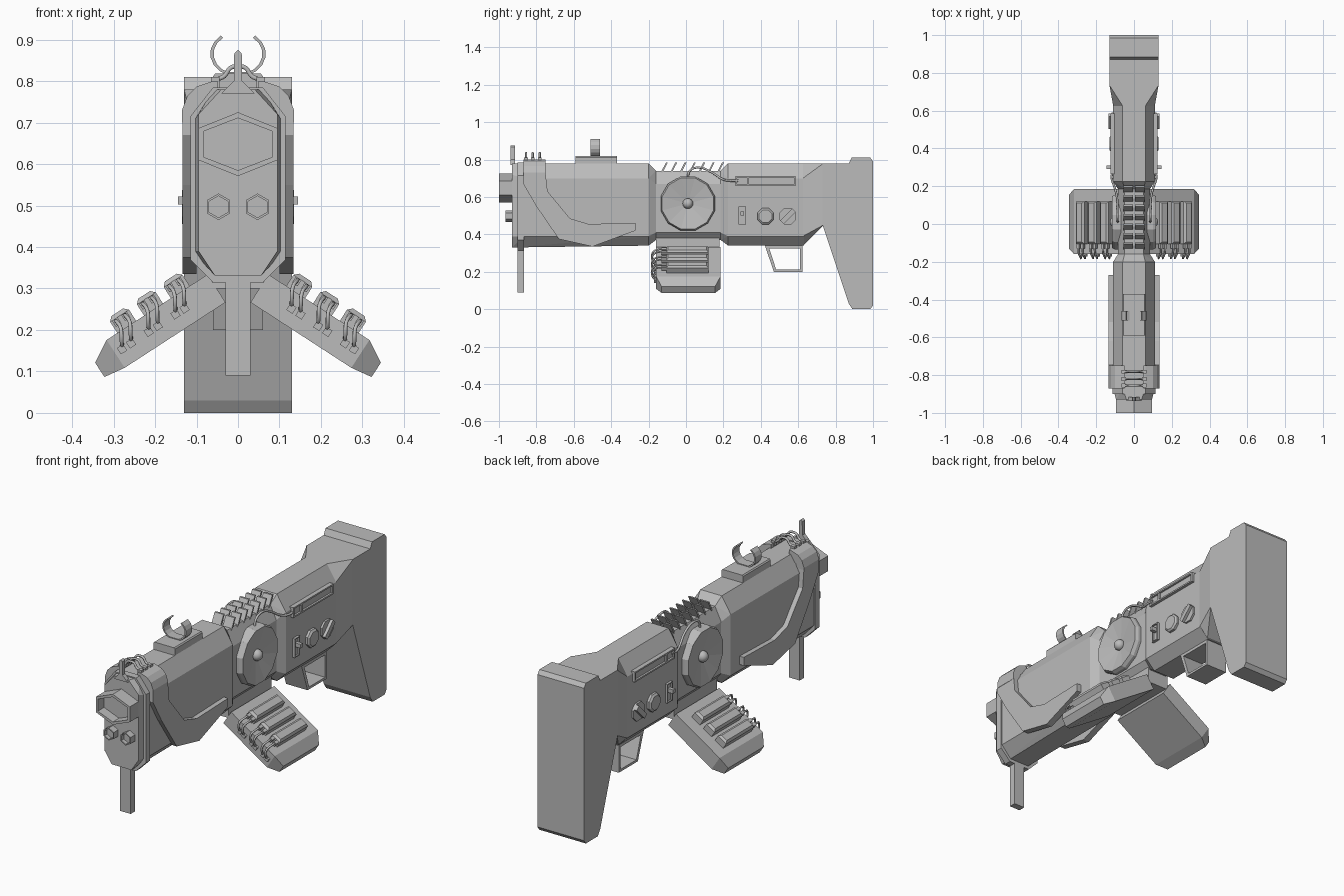
import bpy, bmesh, math
from mathutils import Vector

if "Cube" in bpy.data.objects:
    bpy.data.objects.remove(bpy.data.objects["Cube"], do_unlink=True)

GREY = (0.5, 0.5, 0.5, 1)
mat = bpy.data.materials.new("plain_grey")
mat.use_nodes = True
mat.diffuse_color = GREY
mat.node_tree.nodes["Principled BSDF"].inputs["Base Color"].default_value = GREY


def link(name, mesh, mirror):
    mesh.materials.clear()
    mesh.materials.append(mat)
    ob = bpy.data.objects.new(name, mesh)
    bpy.context.scene.collection.objects.link(ob)
    if mirror:
        ob.modifiers.new("mirror", 'MIRROR')
    return ob


def finish(name, bm, mirror=False):
    bmesh.ops.recalc_face_normals(bm, faces=bm.faces)
    mesh = bpy.data.meshes.new(name)
    bm.to_mesh(mesh)
    bm.free()
    return link(name, mesh, mirror)


def hull(name, points, mirror=False):
    bm = bmesh.new()
    verts = [bm.verts.new(p) for p in points]
    bmesh.ops.convex_hull(bm, input=verts)
    bmesh.ops.dissolve_limit(bm, angle_limit=0.02, verts=bm.verts, edges=bm.edges)
    return finish(name, bm, mirror)


def box(name, x, y, z, mirror=False):
    return hull(name, [(a, b, c) for a in x for b in y for c in z], mirror)


def place(axis, d, p, q):
    return (d, p, q) if axis == 'x' else (p, d, q)


def prism(name, profile, axis, a, b, mirror=False, rim=0, depth=0):
    """Extrude a profile from a to b; rim and depth sink a recess into the b end."""
    bm = bmesh.new()
    ends = [[bm.verts.new(place(axis, d, p, q)) for p, q in profile] for d in (a, b)]
    bm.faces.new(ends[0])
    cap = bm.faces.new(ends[1])
    n = len(profile)
    for i in range(n):
        j = (i + 1) % n
        bm.faces.new((ends[0][i], ends[0][j], ends[1][j], ends[1][i]))
    bmesh.ops.recalc_face_normals(bm, faces=bm.faces)
    if rim:
        bmesh.ops.inset_individual(bm, faces=[cap], thickness=rim)
        inner = bmesh.ops.extrude_discrete_faces(bm, faces=[cap])["faces"][0]
        step = depth if a > b else -depth
        bmesh.ops.translate(bm, verts=inner.verts, vec=place(axis, step, 0, 0))
    return finish(name, bm, mirror)


def lathe(name, cy, cz, rings, sides):
    """Revolve (x, radius) rings around an x-parallel axis."""
    bm = bmesh.new()
    loops = []
    for x, r in rings:
        angles = [2 * math.pi * (i + 0.5) / sides for i in range(sides)]
        loops.append([bm.verts.new((x, cy + r * math.cos(t), cz + r * math.sin(t))) for t in angles])
    for lo, hi in zip(loops, loops[1:]):
        for i in range(sides):
            j = (i + 1) % sides
            bm.faces.new((lo[i], lo[j], hi[j], hi[i]))
    bm.faces.new(loops[0])
    bm.faces.new(loops[-1])
    return finish(name, bm, True)


def wire(name, points, radius, mirror=False):
    cu = bpy.data.curves.new(name, 'CURVE')
    cu.dimensions = '3D'
    cu.bevel_depth, cu.bevel_resolution, cu.resolution_u = radius, 1, 4
    cu.use_fill_caps = True
    sp = cu.splines.new('BEZIER')
    sp.bezier_points.add(len(points) - 1)
    for bp, p in zip(sp.bezier_points, points):
        bp.co = p
        bp.handle_left_type = bp.handle_right_type = 'AUTO'
    tmp = bpy.data.objects.new(name + "_path", cu)
    mesh = bpy.data.meshes.new_from_object(tmp)
    bpy.data.objects.remove(tmp)
    mesh.polygons.foreach_set("use_smooth", [True] * len(mesh.polygons))
    return link(name, mesh, mirror)


def octagon(y, w, top, bottom, z0, z1, cut_low, cut_high):
    half = [(bottom, z0), (w, z0 + cut_low), (w, z1 - cut_high), (top, z1)]
    return [(s * x, y, z) for x, z in half for s in (-1, 1)]


# Main body: faceted front, narrow core, faceted rear
def shell(y):
    return octagon(y, 0.11, 0.06, 0.06, 0.34, 0.78, 0.05, 0.08)


def neck(y):
    return octagon(y, 0.085, 0.05, 0.05, 0.37, 0.74, 0.04, 0.07)


hull("front_body", octagon(-0.93, 0.095, 0.04, 0.055, 0.33, 0.78, 0.06, 0.06)
     + shell(-0.87) + shell(-0.2) + neck(-0.16))
hull("core_body", neck(-0.18) + neck(0.2))
box("core_underside", (-0.06, 0.06), (-0.16, 0.18), (0.3, 0.39))
hull("rear_body", neck(0.185) + shell(0.225) + shell(0.63))
hull("stock_neck", shell(0.625) + [(x, 0.735, z) for x in (-0.13, 0.13) for z in (0.45, 0.78)])
prism("stock", [(0.73, 0.78), (0.87, 0.78), (0.885, 0.81), (0.985, 0.81), (1, 0.79), (1, 0.02),
                (0.985, 0), (0.89, 0), (0.87, 0.03), (0.73, 0.45)], 'x', -0.13, 0.13)

# Front collar, hanging bar and blade sight
hull("front_collar", octagon(-0.9, 0.115, 0.06, 0.06, 0.315, 0.785, 0.055, 0.07)
     + octagon(-0.865, 0.115, 0.06, 0.06, 0.315, 0.785, 0.055, 0.07))
box("hanging_bar", (-0.03, 0.03), (-0.9, -0.865), (0.09, 0.36))
prism("blade_sight", [(-0.04, 0.77), (-0.01, 0.8), (-0.009, 0.867), (0, 0.876),
                      (0.009, 0.867), (0.01, 0.8), (0.04, 0.77)], 'y', -0.937, -0.915)


# Muzzle and the two small ports
def hexagon(cx, cz, w, h):
    return [(cx + w * a, cz + h * b) for a, b in
            ((0, 1), (1, 0.5), (1, -0.5), (0, -1), (-1, -0.5), (-1, 0.5))]


prism("muzzle", hexagon(0, 0.648, 0.095, 0.077), 'y', -0.91, -1, rim=0.014, depth=0.05)
prism("small_port", hexagon(0.047, 0.497, 0.028, 0.032), 'y', -0.91, -0.965, True, 0.006, 0.02)

# Side guards with straps wrapping over the top
prism("side_guard", [(-0.87, 0.72), (-0.75, 0.72), (-0.74, 0.63), (-0.62, 0.485), (-0.52, 0.455),
                     (-0.27, 0.462), (-0.27, 0.42), (-0.5, 0.335), (-0.68, 0.375),
                     (-0.8, 0.55), (-0.87, 0.67)], 'x', 0.1, 0.134, True)
prism("guard_strap", [(0.1, 0.68), (0.135, 0.7), (0.135, 0.73), (0.122, 0.765), (0.1, 0.787),
                      (0.06, 0.8), (0.05, 0.8), (0.05, 0.77), (0.09, 0.74)],
      'y', -0.87, -0.75, True)

# Cables over the front
for y in (-0.855, -0.82, -0.782):
    half = [(0.07, 0.785), (0.052, 0.803), (0.033, 0.812), (0.018, 0.832)]
    pts = [(-x, y, z) for x, z in half] + [(0, y, 0.836)] + [(x, y, z) for x, z in half[::-1]]
    wire("top_cable", pts, 0.006)
    box("cable_plug", (0.045, 0.065), (y - 0.01, y + 0.01), (0.785, 0.81), True)

# Open ring sight on its base
hull("sight_base", octagon(-0.59, 0.06, 0.055, 0.06, 0.77, 0.818, 0.01, 0.006)
     + octagon(-0.37, 0.06, 0.055, 0.06, 0.77, 0.818, 0.01, 0.006))
arc = [math.radians(-220 + 260 * i / 12) for i in range(13)]
arc = [math.radians(-90 + s * 142) for s in [i / 7 - 1 for i in range(15)]]
prism("ring_sight", [(r * math.cos(t), 0.866 + 0.83 * r * math.sin(t))
                     for r, seq in ((0.067, arc), (0.059, arc[::-1])) for t in seq],
      'y', -0.51, -0.46)
box("ring_foot", (-0.035, 0.035), (-0.51, -0.46), (0.8, 0.822))

# Slanted cooling fins on the core
for i in range(7):
    y = -0.135 + 0.05 * i
    prism("cooling_fin", [(y, 0.73), (y + 0.01, 0.73), (y + 0.038, 0.785), (y + 0.028, 0.785)],
          'x', 0.006, 0.056, True)

# Side discs with a dished face, knob and feed cable
lathe("side_disc", 0.01, 0.565, [(0.07, 0.15), (0.1, 0.15), (0.117, 0.142), (0.095, 0.02)], 12)
bm = bmesh.new()
bmesh.ops.create_uvsphere(bm, u_segments=12, v_segments=8, radius=0.028)
bmesh.ops.translate(bm, verts=bm.verts, vec=(0.1, 0.01, 0.565))
for f in bm.faces:
    f.smooth = True
finish("disc_knob", bm, True)
wire("feed_cable", [(0.085, 0.01, 0.69), (0.087, 0.02, 0.74), (0.088, 0.07, 0.757), (0.09, 0.14, 0.73),
                    (0.105, 0.2, 0.693), (0.118, 0.24, 0.687), (0.115, 0.28, 0.687)], 0.006, True)


# Rear controls: display slot, switch and two dials
def rect(y0, y1, z0, z1):
    return [(y0, z0), (y1, z0), (y1, z1), (y0, z1)]


prism("display_slot", rect(0.265, 0.585, 0.66, 0.712), 'x', 0.08, 0.125, True, 0.011, 0.01)
box("slot_marker", (0.1, 0.124), (0.325, 0.337), (0.667, 0.705), True)
prism("switch_plate", rect(0.28, 0.322, 0.452, 0.548), 'x', 0.1, 0.122, True, 0.007, 0.008)
box("switch_nub", (0.1, 0.145), (0.292, 0.31), (0.502, 0.522), True)
lathe("round_dial", 0.425, 0.497, [(0.1, 0.047), (0.122, 0.047), (0.13, 0.037)], 8)
lathe("selector_dial", 0.545, 0.497, [(0.1, 0.048), (0.12, 0.048)], 8)
along, across = Vector((0.032, 0.032)), Vector((0.009, -0.009))
mid = Vector((0.545, 0.497))
prism("selector_bar", [mid + along + across, mid + along - across,
                       mid - along - across, mid - along + across], 'x', 0.11, 0.135, True)

# Trigger guard: four bars around an opening
outer = [(0.42, 0.345), (0.47, 0.2), (0.622, 0.2), (0.622, 0.345)]
inner = [(0.445, 0.325), (0.482, 0.212), (0.61, 0.212), (0.61, 0.325)]
for i in range(4):
    j = (i + 1) % 4
    prism("trigger_guard", [outer[i], outer[j], inner[j], inner[i]], 'x', -0.06, 0.06)

# Angled wings carrying cells and looped leads
TILT = math.radians(33)


def tilt(u, y, v):
    c, s = math.cos(TILT), math.sin(TILT)
    return (u * c + v * s, y, v * c - u * s)


def tilted_box(name, us, ys, vs, inset=0.0):
    low, high = vs
    pts = [tilt(u, y, low) for u in us for y in ys]
    pts += [tilt(u, y, high - inset) for u in us for y in ys]
    pts += [tilt(u, y, high) for u in (us[0] + inset, us[1] - inset)
            for y in (ys[0] + inset, ys[1] - inset)]
    return hull(name, pts, True)


hull("wing", [tilt(u, y, v) for u in (-0.12, 0.17) for y in (-0.16, 0.185) for v in (0.24, 0.32)]
     + [tilt(0.223, y, v) for y in (-0.13, 0.155) for v in (0.248, 0.289)], True)
for u in (-0.042, 0.035, 0.112):
    tilted_box("cell", (u - 0.027, u + 0.027), (-0.105, 0.12), (0.31, 0.362), 0.01)
    for lead in (u - 0.012, u + 0.014):
        wire("cell_lead", [tilt(lead, -0.1, 0.343), tilt(lead, -0.15, 0.345),
                           tilt(lead, -0.178, 0.325), tilt(lead + 0.015, -0.178, 0.298),
                           tilt(lead + 0.025, -0.155, 0.28)], 0.005, True)
        tilted_box("lead_plug", (lead - 0.008, lead + 0.008), (-0.13, -0.1), (0.334, 0.352))
        tilted_box("lead_socket", (lead + 0.016, lead + 0.034), (-0.172, -0.155), (0.272, 0.29))
